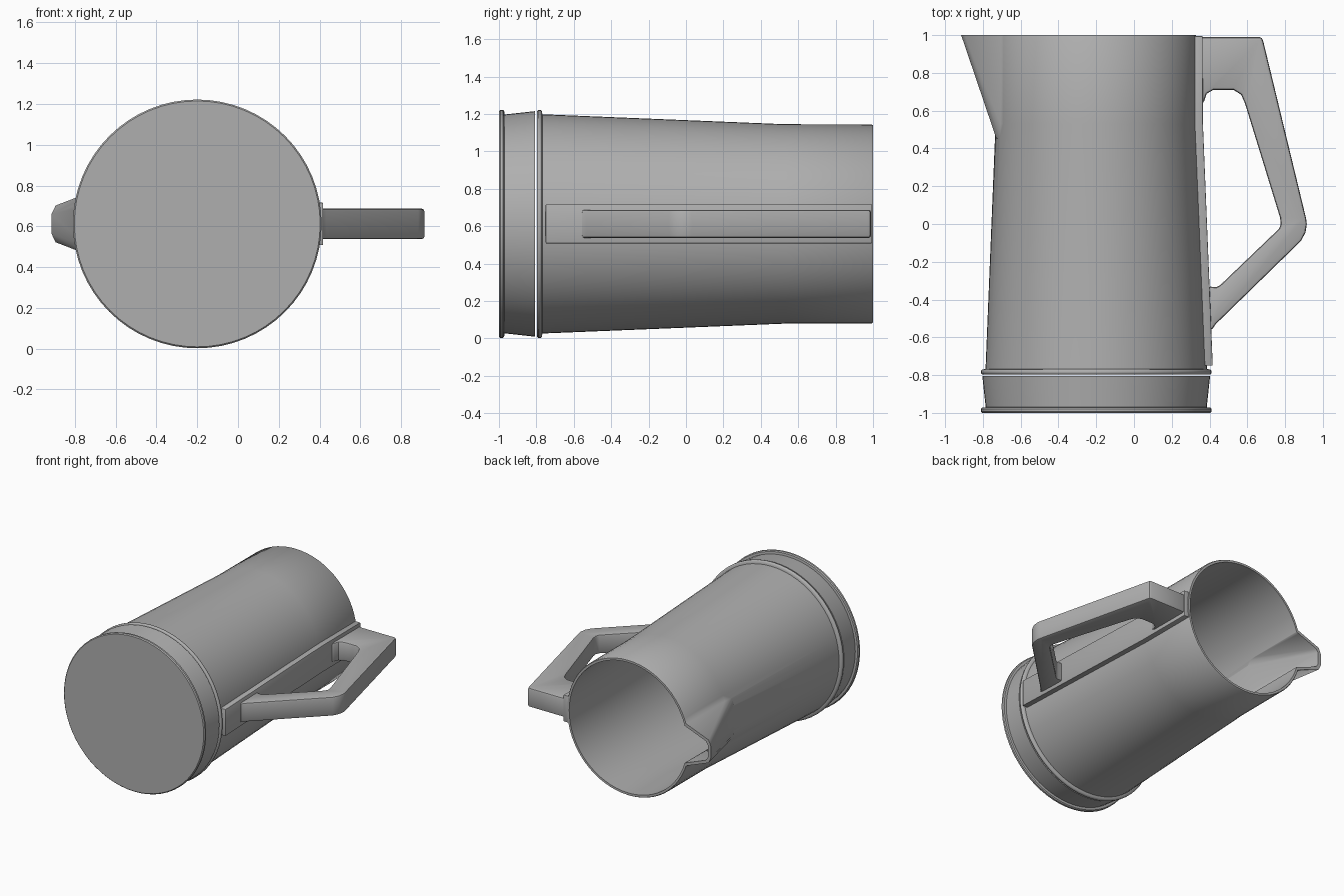
import bpy, bmesh, math

if "Cube" in bpy.data.objects:
    bpy.data.objects.remove(bpy.data.objects["Cube"])

CX, CZ, SEG = -0.2, 0.612, 64


def loft(name, rings):
    """Closed solid from matching rings of 3D points, capped at both ends."""
    bm = bmesh.new()
    loops = [[bm.verts.new(p) for p in ring] for ring in rings]
    n = len(loops[0])
    for a, b in zip(loops, loops[1:]):
        for i in range(n):
            j = (i + 1) % n
            bm.faces.new((a[i], a[j], b[j], b[i]))
    bm.faces.new(loops[0])
    bm.faces.new(loops[-1])
    bmesh.ops.recalc_face_normals(bm, faces=bm.faces)
    me = bpy.data.meshes.new(name)
    bm.to_mesh(me)
    bm.free()
    ob = bpy.data.objects.new(name, me)
    bpy.context.collection.objects.link(ob)
    return ob


def lathe(name, profile):
    """Solid of revolution about the y axis of the jug; profile is (radius, y)."""
    angs = [2 * math.pi * i / SEG for i in range(SEG)]
    return loft(name, [[(CX + r * math.cos(a), y, CZ + r * math.sin(a)) for a in angs]
                       for r, y in profile])


def slab(name, outline, half):
    """Outline in x, y extruded symmetrically in z."""
    return loft(name, [[(x, y, CZ + s * half) for x, y in outline] for s in (-1, 1)])


def activate(ob):
    bpy.ops.object.select_all(action='DESELECT')
    ob.select_set(True)
    bpy.context.view_layer.objects.active = ob


def boolean(ob, other, op):
    m = ob.modifiers.new(op, 'BOOLEAN')
    m.object, m.operation, m.solver = other, op, 'EXACT'
    activate(ob)
    bpy.ops.object.modifier_apply(modifier=m.name)
    bpy.data.objects.remove(other)


def bevel(ob, width):
    m = ob.modifiers.new('bevel', 'BEVEL')
    m.width, m.segments, m.limit_method, m.angle_limit = width, 2, 'ANGLE', math.radians(50)
    activate(ob)
    bpy.ops.object.modifier_apply(modifier=m.name)


def spout(name, y0, y1, off):
    """Wedge with a slanted front and chamfered corners, inset by off."""
    rings = []
    for y in (y0, y1):
        f = -0.915 + 0.34 * (1 - y) + off
        w = lambda x: 0.09 + (x + 0.895) * 0.385 - off
        half = [(f, w(f) - 0.035 + off * 0.5), (f + 0.02, w(f + 0.02)), (-0.5, w(-0.5))]
        rings.append([(x, y, CZ + z) for x, z in half] +
                     [(x, y, CZ - z) for x, z in reversed(half)])
    return loft(name, rings)


# Base: flat foot with a rounded rim and flared band
base = lathe('base', [(0.603, -1), (0.61, -0.993), (0.61, -0.979), (0.603, -0.972),
                      (0.585, -0.97), (0.603, -0.806)])

# Jug body: collar ring, tapered wall, straight neck, hollowed with its spout
body = lathe('jug_body', [(0.602, -0.797), (0.61, -0.79), (0.61, -0.777), (0.602, -0.77),
                          (0.586, -0.768), (0.533, 0.53), (0.532, 0.992), (0.527, 1)])
boolean(body, spout('spout', 0.45, 1, 0), 'UNION')
boolean(body, lathe('cavity', [(0.564, -0.765), (0.511, 0.53), (0.51, 1.05)]), 'DIFFERENCE')
boolean(body, spout('spout_channel', 0.44, 1.06, 0.024), 'DIFFERENCE')

# Mounting strip along the side
strip = slab('handle_strip', [(0.314, 0.995), (0.363, 0.995), (0.365, 0.53),
                              (0.417, -0.75), (0.368, -0.75), (0.314, 0.53)], 0.104)
bevel(strip, 0.004)

# Angular handle: outer edge, then back along the inner edge
outer = [(0.34, 0.99), (0.665, 0.99), (0.678, 0.983), (0.685, 0.965), (0.911, 0.03),
         (0.915, 0.0), (0.908, -0.045), (0.884, -0.09), (0.433, -0.53), (0.416, -0.555), (0.39, -0.56)]
inner = [(0.39, -0.33), (0.435, -0.335), (0.455, -0.325), (0.768, -0.025), (0.777, 0.0),
         (0.773, 0.035), (0.587, 0.64), (0.567, 0.685), (0.527, 0.71), (0.42, 0.71),
         (0.385, 0.69), (0.368, 0.64), (0.34, 0.63)]
handle = slab('handle', outer + inner, 0.075)
bevel(handle, 0.014)

# Dark grey finish and smooth shading
grey = bpy.data.materials.new('dark_grey')
grey.diffuse_color = (0.43, 0.43, 0.43, 1)
grey.use_nodes = True
grey.node_tree.nodes["Principled BSDF"].inputs["Base Color"].default_value = grey.diffuse_color
for ob, angle in ((base, 32), (body, 55), (strip, 32), (handle, 32)):
    ob.data.materials.clear()
    ob.data.materials.append(grey)
    activate(ob)
    bpy.ops.object.shade_smooth_by_angle(angle=math.radians(angle))
